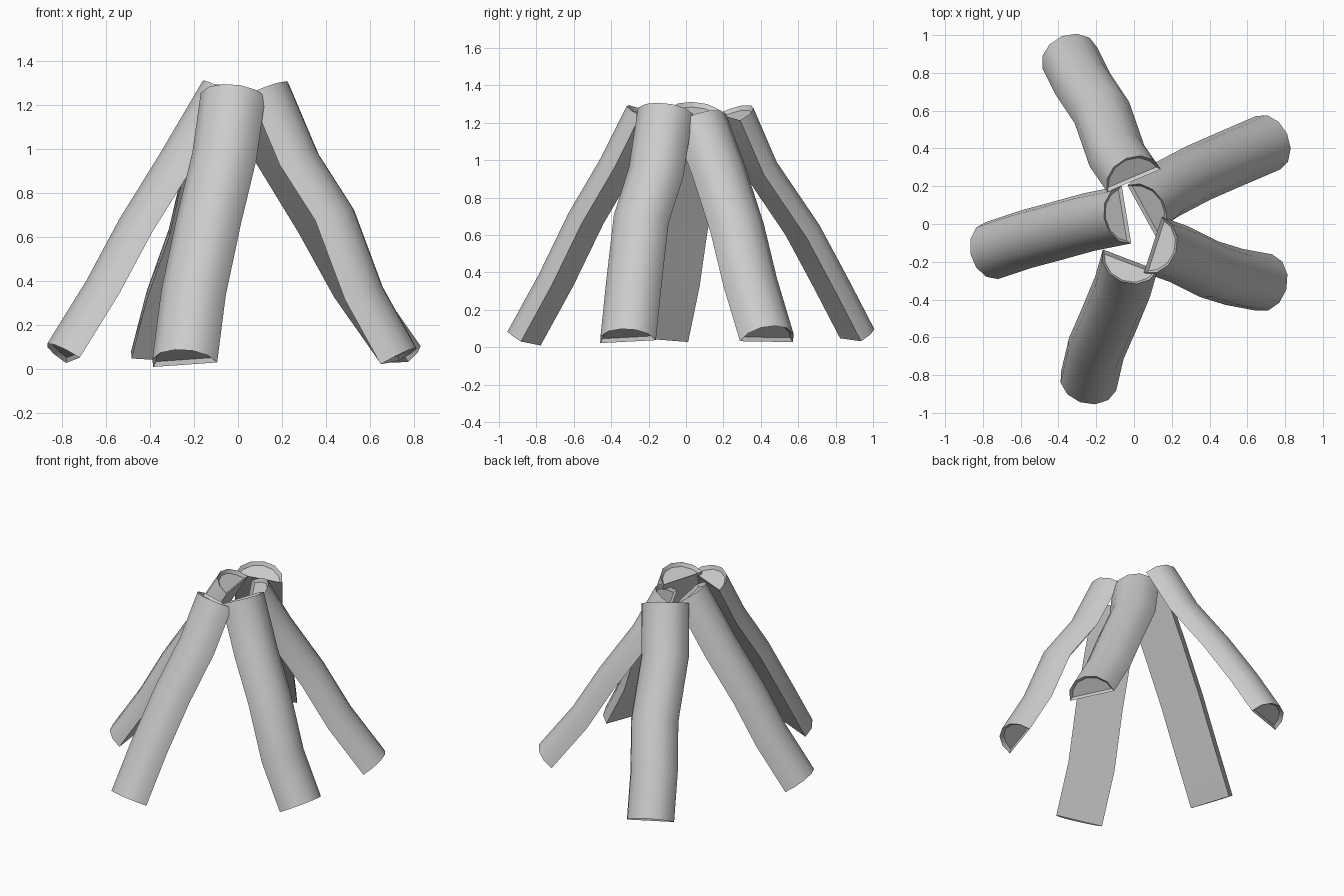
import bpy, bmesh, math
from mathutils import Vector

cube = bpy.data.objects.get("Cube")
if cube:
    bpy.data.objects.remove(cube, do_unlink=True)

# One plain grey for all the wood
wood = bpy.data.materials.new("grey wood")
wood.use_nodes = True
grey = (0.6, 0.6, 0.6, 1)
wood.diffuse_color = grey
wood.node_tree.nodes["Principled BSDF"].inputs["Base Color"].default_value = grey

HALF_WIDTH, DEPTH, SIDES = 0.155, 0.14, 6


def half_log(name, path, chord):
    """Split log: a D section swept along the middle of its flat face."""
    path = [Vector(p) for p in path]
    last = len(path) - 1
    bm = bmesh.new()
    rings = []
    for i, p in enumerate(path):
        tangent = (path[min(i + 1, last)] - path[max(i - 1, 0)]).normalized()
        across = Vector((chord[0], chord[1], 0))
        across = (across - tangent * across.dot(tangent)).normalized()
        out = tangent.cross(across)
        if out.z < 0:
            out.negate()
        ring = []
        for k in range(SIDES + 1):
            a = math.pi * k / SIDES
            ring.append(bm.verts.new(p + across * HALF_WIDTH * math.cos(a)
                                     + out * DEPTH * math.sin(a)))
        rings.append(ring)
    for low, high in zip(rings, rings[1:]):
        for k in range(SIDES + 1):
            j = (k + 1) % (SIDES + 1)
            bm.faces.new((low[k], low[j], high[j], high[k]))
    caps = [bm.faces.new(rings[0]), bm.faces.new(rings[-1])]
    bmesh.ops.recalc_face_normals(bm, faces=bm.faces)
    # Bark rim with a slightly sunken end
    bmesh.ops.inset_individual(bm, faces=caps, thickness=0.02)
    for cap in caps:
        sink = cap.normal * -0.02
        for v in cap.verts:
            v.co += sink
    mesh = bpy.data.meshes.new(name)
    bm.to_mesh(mesh)
    bm.free()
    mesh.materials.append(wood)
    obj = bpy.data.objects.new(name, mesh)
    bpy.context.collection.objects.link(obj)
    bpy.ops.object.select_all(action='DESELECT')
    obj.select_set(True)
    bpy.context.view_layer.objects.active = obj
    bpy.ops.object.shade_smooth_by_angle(angle=math.radians(40))


# Five bent logs leaning together, each path from ground to tip
half_log("front_log", [(-.24, -.83, .02), (-.2, -.66, .33), (-.13, -.5, .66),
                       (-.06, -.33, .95), (-.02, -.19, 1.23)], (.27, -.11))
half_log("right_log", [(-.75, -.14, .04), (-.57, -.08, .33), (-.42, -.04, .61),
                       (-.24, .01, .9), (-.04, .05, 1.24)], (-.15, .98))
half_log("back_log", [(-.34, .88, .04), (-.27, .74, .31), (-.17, .59, .59),
                      (-.09, .36, .93), (0, .23, 1.23)], (.28, .1))
half_log("left_front_log", [(.69, -.31, .03), (.53, -.28, .32), (.4, -.24, .67),
                            (.24, -.16, .92), (.1, -.11, 1.25)], (.3, .95))
half_log("left_back_log", [(.71, .43, .03), (.5, .34, .33), (.34, .27, .62),
                           (.15, .17, .93), (.04, .07, 1.2)], (-.42, .9))
